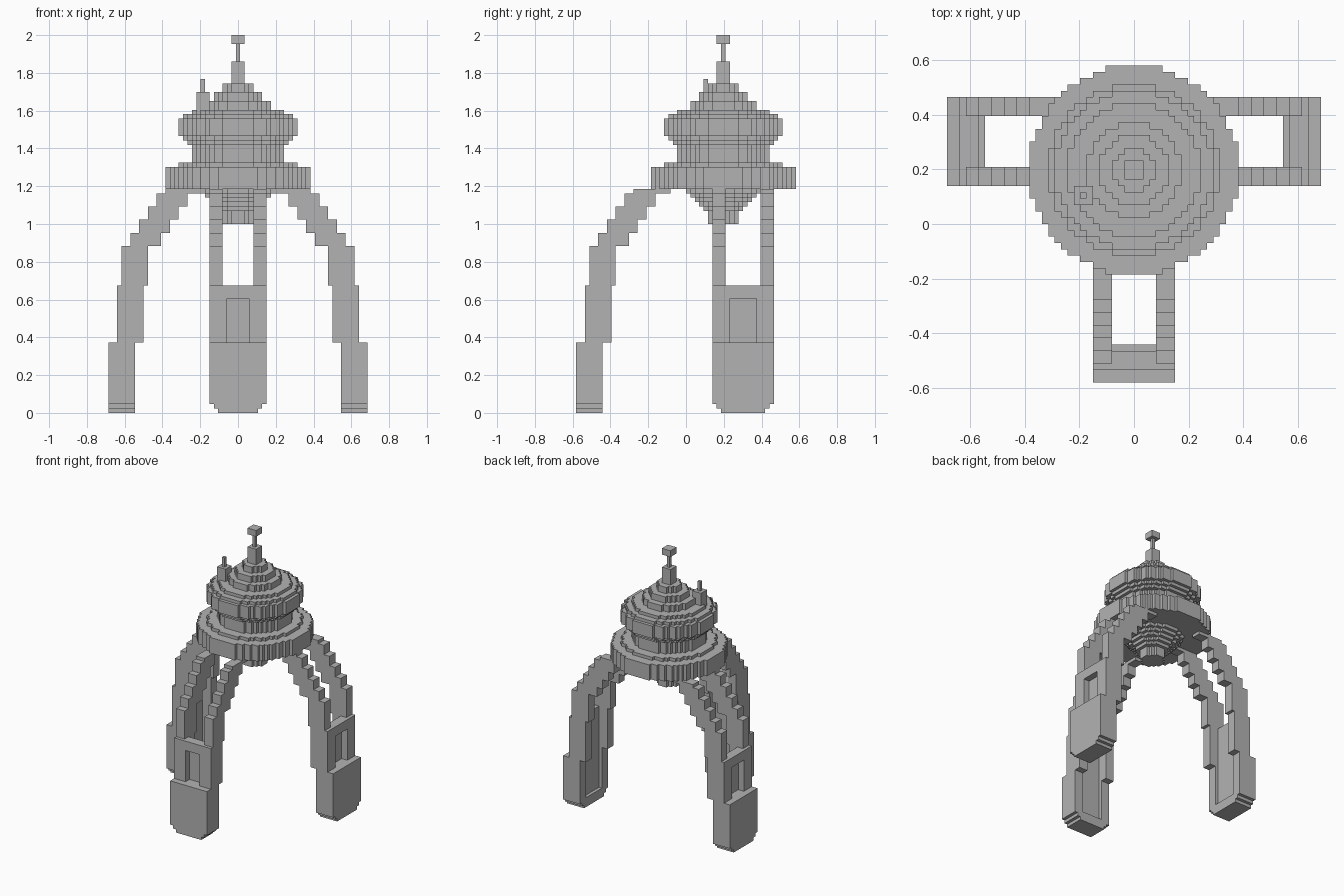
import bpy, bmesh, math
from mathutils import Vector

old = bpy.data.objects.get("Cube")
if old:
    bpy.data.objects.remove(old, do_unlink=True)

U = 2 / 86          # one block
CY = 8.5            # y of the tower axis, in blocks

stone = bpy.data.materials.new("plain grey")
stone.use_nodes = True
grey = (0.45, 0.45, 0.45, 1)
stone.diffuse_color = grey
stone.node_tree.nodes["Principled BSDF"].inputs["Base Color"].default_value = grey


def finish(name, bm):
    bmesh.ops.scale(bm, vec=(U, U, U), verts=bm.verts)
    bmesh.ops.recalc_face_normals(bm, faces=bm.faces)
    mesh = bpy.data.meshes.new(name)
    bm.to_mesh(mesh)
    bm.free()
    mesh.materials.append(stone)
    obj = bpy.data.objects.new(name, mesh)
    bpy.context.collection.objects.link(obj)
    return obj


def box(bm, x, y, z):
    """Box from three (low, high) ranges in blocks."""
    verts = bmesh.ops.create_cube(bm, size=1)["verts"]
    for v in verts:
        for i, (a, b) in enumerate((x, y, z)):
            v.co[i] = a if v.co[i] < 0 else b


def disc(bm, width, z0, z1):
    """Blocky round slab, an odd number of blocks wide."""
    n, r = width // 2, width / 2
    side = []
    for j in range(-n, n + 1):
        h = int(math.sqrt(r * r - j * j)) + 0.5
        side += [(h, j - 0.5), (h, j + 0.5)]
    outline = []
    for p in side + [(-x, y) for x, y in reversed(side)]:
        if not outline or outline[-1] != p:
            outline.append(p)
    face = bm.faces.new([bm.verts.new((x, y + CY, z0)) for x, y in outline])
    top = bmesh.ops.extrude_face_region(bm, geom=[face], use_keep_orig=True)["geom"]
    for v in top:
        if isinstance(v, bmesh.types.BMVert):
            v.co.z = z1


def stack(name, z, layers):
    """Slabs given as (width, thickness), from the bottom up."""
    bm = bmesh.new()
    for width, thick in layers:
        disc(bm, width, z, z + thick)
        z += thick
    finish(name, bm)


# Tower, from the hanging underside to the mast
stack("underside", 43, [(7, 3)] + [(w, 1) for w in range(9, 18, 2)])
stack("lower_platform", 51, [(33, 5), (27, 1)])
stack("tower_drum", 57, [(21, 4)])
stack("upper_gallery", 61, [(23, 1), (25, 1), (27, 4), (25, 1), (21, 1)])
stack("stepped_roof", 69, [(15, 2), (11, 2), (7, 2)])
stack("mast", 75, [(3, 5), (1, 4), (3, 2)])

# Small chimney on the roof
bm = bmesh.new()
box(bm, (-9.5, -6.5), (3, 6), (67, 73))
box(bm, (-8.5, -7.5), (4, 5), (73, 76))
finish("chimney", bm)


def leg(name, width, place):
    """Leg built as (across, outward, up), then placed around the tower."""
    bm = bmesh.new()
    w = width / 2
    # tapered foot and sill
    for i, cut in enumerate((2, 1, 0)):
        box(bm, (cut - w, w - cut), (23.5, 29.5), (i, i + 1))
    # walls between the struts, with a sunken window
    box(bm, (3 - w, w - 3), (24.5, 29.5), (3, 16))
    box(bm, (3 - w, w - 3), (24.5, 25.5), (16, 29))
    box(bm, (3 - w, w - 3), (25.5, 27.5), (26, 29))
    # pair of arching struts
    steps = [(23.5, 29.5, 3, 16), (21.5, 27.5, 16, 29), (20.5, 26.5, 29, 38)]
    steps += [(17.5 - 2 * k, 24.5 - 2 * k, 38 + 3 * k, 41 + 3 * k) for k in range(4)]
    steps.append((8, 16.5, 50, 51))
    for s in (-1, 1):
        across = sorted((s * w, s * (w - 3)))
        for r0, r1, z0, z1 in steps:
            box(bm, across, (r0, r1), (z0, z1))
        box(bm, sorted((s * (w - 3), s * (w - 4))), (25.5, 27.5), (16, 26))
    for v in bm.verts:
        v.co = Vector(place(*v.co))
    finish(name, bm)


leg("front_leg", 13, lambda a, r, z: (a, 4.5 - r, z))
leg("left_leg", 14, lambda a, r, z: (r, 13 + a, z))
leg("right_leg", 14, lambda a, r, z: (-r, 13 + a, z))
